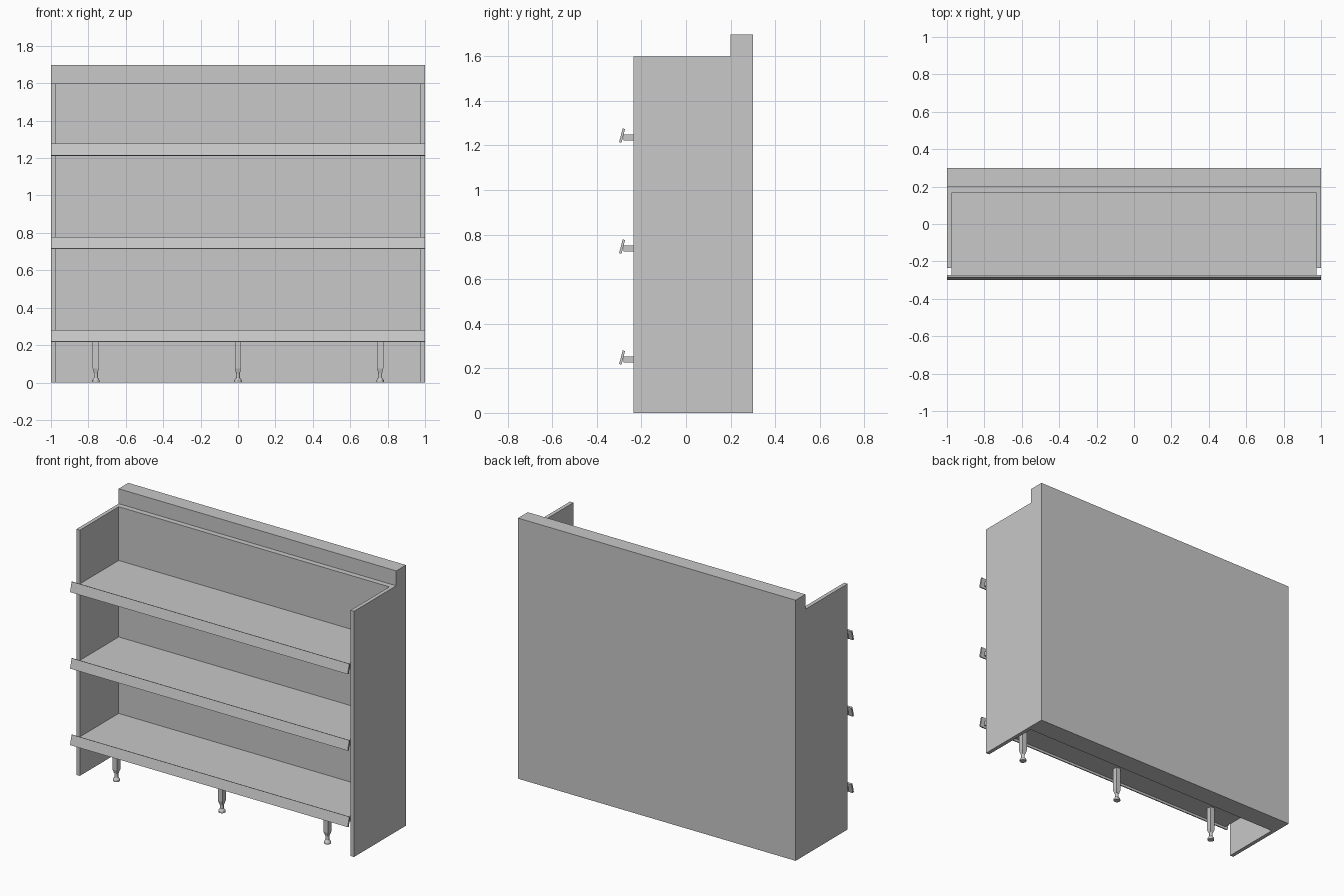
import bpy, bmesh
from mathutils import Vector

cube = bpy.data.objects.get("Cube")
if cube:
    bpy.data.objects.remove(cube, do_unlink=True)

grey = bpy.data.materials.new("light grey")
grey.use_nodes = True
grey.diffuse_color = (0.58, 0.58, 0.58, 1)
grey.node_tree.nodes["Principled BSDF"].inputs["Base Color"].default_value = (0.58, 0.58, 0.58, 1)


def finish(name, bm):
    bmesh.ops.recalc_face_normals(bm, faces=bm.faces)
    mesh = bpy.data.meshes.new(name)
    bm.to_mesh(mesh)
    bm.free()
    mesh.materials.append(grey)
    obj = bpy.data.objects.new(name, mesh)
    bpy.context.collection.objects.link(obj)
    return obj


def extrude_x(name, profile, x0, x1):
    """Extrude a (y, z) profile along x."""
    bm = bmesh.new()
    face = bm.faces.new([bm.verts.new((x0, y, z)) for y, z in profile])
    moved = bmesh.ops.extrude_face_region(bm, geom=[face])["geom"]
    verts = [v for v in moved if isinstance(v, bmesh.types.BMVert)]
    bmesh.ops.translate(bm, verts=verts, vec=Vector((x1 - x0, 0, 0)))
    # the source face stays behind as the other end cap
    return finish(name, bm)


def rect(y0, y1, z0, z1):
    return [(y0, z0), (y1, z0), (y1, z1), (y0, z1)]


def add_section(bm, x, y, z0, z1, r0, r1, sides):
    """Closed tapered section; four-sided ones are turned square to the axes."""
    from math import pi
    from mathutils import Matrix
    turn = Matrix.Rotation(pi / sides, 4, "Z")
    place = Matrix.Translation((x, y, (z0 + z1) / 2))
    bmesh.ops.create_cone(bm, cap_ends=True, segments=sides, radius1=r0,
                          radius2=r1, depth=z1 - z0, matrix=place @ turn)


HEIGHT, FRONT, INNER, BACK = 1.6, -0.235, 0.165, 0.3

# Thick back with a raised rail along its rear edge
extrude_x("back_panel", [(INNER, 0), (BACK, 0), (BACK, 1.697), (0.2, 1.697),
                         (0.2, HEIGHT), (INNER, HEIGHT)], -1, 1)

# Side panels
for name, x0, x1 in (("right_side", -1, -0.975), ("left_side", 0.975, 1)):
    extrude_x(name, rect(FRONT, INNER, 0, HEIGHT), x0, x1)

# Shelves, each with a slanted label strip on its front edge
for name, z in (("lower", 0.24), ("middle", 0.738), ("upper", 1.236)):
    extrude_x(name + "_shelf", rect(-0.281, INNER, z - 0.014, z + 0.014), -0.975, 0.975)
    extrude_x(name + "_label_strip", [(-0.3, z - 0.021), (-0.289, z - 0.024),
                                      (-0.274, z + 0.037), (-0.284, z + 0.041)], -1, 1)

# Square legs with a tapered end, thin neck and round foot
for name, x in (("right", -0.76), ("middle", 0), ("left", 0.76)):
    bm = bmesh.new()
    add_section(bm, x, -0.165, 0.075, 0.226, 0.024, 0.024, 4)
    add_section(bm, x, -0.165, 0.05, 0.075, 0.014, 0.024, 4)
    add_section(bm, x, -0.165, 0.022, 0.05, 0.011, 0.011, 16)
    add_section(bm, x, -0.165, 0.01, 0.025, 0.021, 0.012, 16)
    add_section(bm, x, -0.165, 0, 0.01, 0.021, 0.021, 16)
    finish(name + "_leg", bm)
